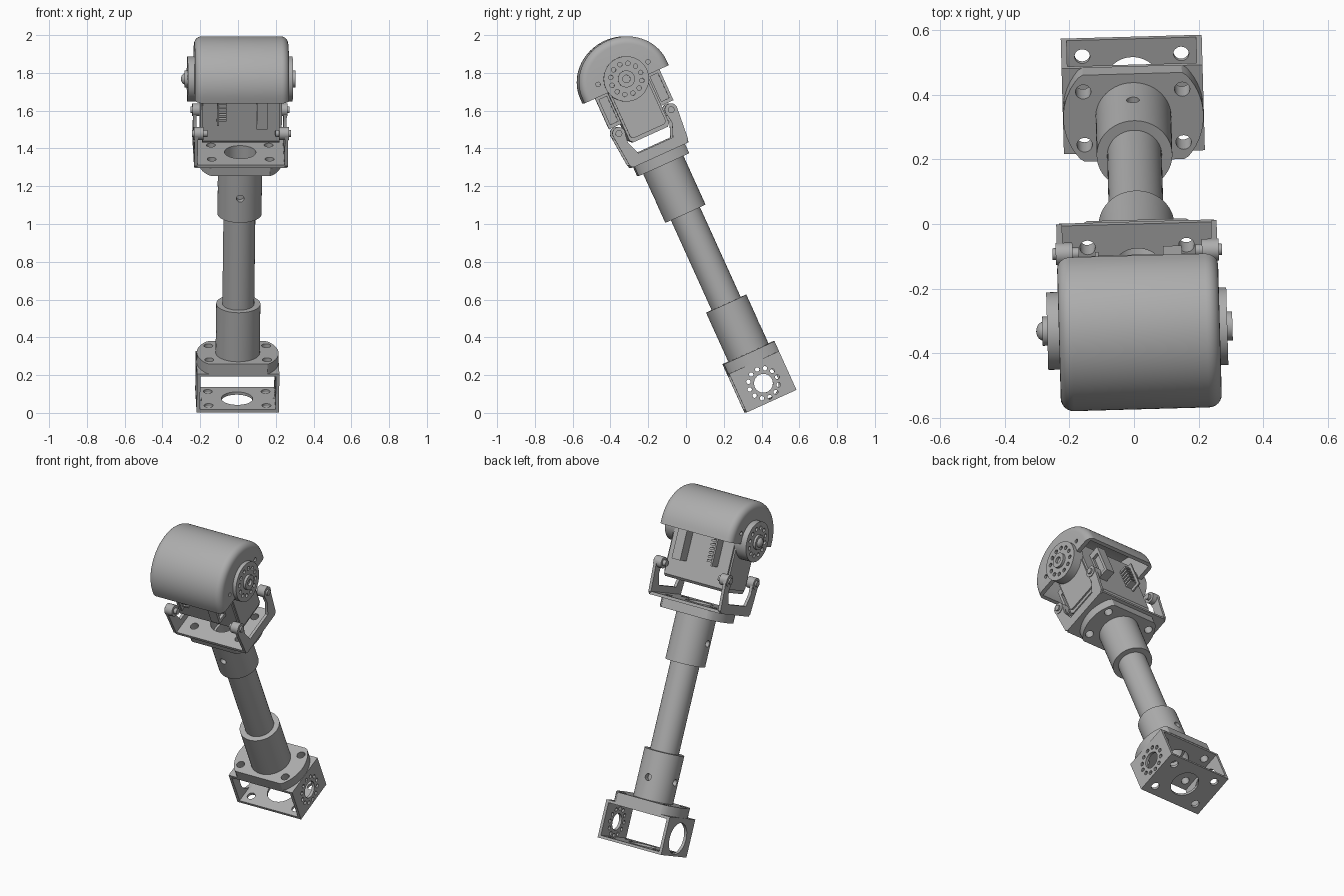
import bpy, bmesh
from math import sin, cos, pi, radians
from mathutils import Matrix, Vector

if "Cube" in bpy.data.objects:
    bpy.data.objects.remove(bpy.data.objects["Cube"])

gray = bpy.data.materials.new("machined_gray")
gray.use_nodes = True
gray.diffuse_color = (0.42, 0.42, 0.42, 1)
gray.node_tree.nodes["Principled BSDF"].inputs["Base Color"].default_value = gray.diffuse_color

# Arm frame: local z runs along the tube, leaning toward the front
FRAME = (Matrix.Translation((-0.005, 0.447, 0.062))
         @ Matrix.Rotation(radians(1.6), 4, "Z") @ Matrix.Rotation(radians(24.4), 4, "X"))
SIDES = (-1, 1)


def place(axis, p, q, t):
    return {"x": (t, p, q), "y": (p, t, q), "z": (p, q, t)}[axis]


def prism(bm, axis, pts, a, b):
    """Extrude a 2D outline along an axis from a to b."""
    rings = [[bm.verts.new(place(axis, p, q, t)) for p, q in pts] for t in (a, b)]
    faces = [bm.faces.new(r) for r in rings]
    n = len(pts)
    for i in range(n):
        j = (i + 1) % n
        faces.append(bm.faces.new((rings[0][i], rings[0][j], rings[1][j], rings[1][i])))
    bmesh.ops.recalc_face_normals(bm, faces=faces)


def circle(c, r, n=32):
    return [(c[0] + r * cos(2 * pi * i / n), c[1] + r * sin(2 * pi * i / n)) for i in range(n)]


def cyl(bm, axis, c, r, a, b, n=32):
    prism(bm, axis, circle(c, r, n), a, b)


def box(bm, x, y, z):
    prism(bm, "z", [(x[0], y[0]), (x[1], y[0]), (x[1], y[1]), (x[0], y[1])], *z)


def make(name, bm):
    mesh = bpy.data.meshes.new(name)
    bm.to_mesh(mesh)
    bm.free()
    obj = bpy.data.objects.new(name, mesh)
    bpy.context.scene.collection.objects.link(obj)
    mesh.materials.append(gray)
    return obj


def carve(obj, bm):
    """Subtract the solids in bm from obj."""
    cutter = make("cutter", bm)
    cutter.hide_render = True
    mod = obj.modifiers.new("cut", "BOOLEAN")
    mod.operation, mod.solver, mod.object = "DIFFERENCE", "EXACT", cutter
    bpy.context.view_layer.update()
    mesh = bpy.data.meshes.new_from_object(obj.evaluated_get(bpy.context.evaluated_depsgraph_get()))
    obj.modifiers.clear()
    obj.data = mesh
    bpy.data.objects.remove(cutter)


def finish(obj):
    for f in obj.data.polygons:
        f.use_smooth = True
    obj.data.set_sharp_from_angle(angle=radians(30))
    obj.matrix_world = FRAME


def bolt_holes(a, b):
    """Centre bore and four corner holes shared by plates and flanges."""
    bm = bmesh.new()
    cyl(bm, "z", (0, 0), 0.083, a, b, 48)
    for sx in SIDES:
        for sy in SIDES:
            cyl(bm, "z", (0.153 * sx, 0.09 * sy), 0.024, a, b, 20)
    return bm


def hole_ring(bm, c, radius, r, a, b):
    for p in circle(c, radius, 12):
        cyl(bm, "x", p, r, a, b, 12)


# Lower box bracket, open at front and back
bm = bmesh.new()
box(bm, (-0.218, 0.218), (-0.145, 0.145), (0, 0.225))
bracket = make("lower_bracket", bm)
bm = bmesh.new()
box(bm, (-0.2, 0.2), (-0.2, 0.2), (0.016, 0.209))
carve(bracket, bm)
carve(bracket, bolt_holes(-0.05, 0.3))
bm = bmesh.new()
cyl(bm, "x", (0, 0.104), 0.05, 0.19, 0.25)
hole_ring(bm, (0, 0.104), 0.08, 0.012, 0.19, 0.25)
cyl(bm, "x", (0, 0.104), 0.093, -0.25, -0.19, 48)
carve(bracket, bm)
finish(bracket)

# Flanges and cuffs at both tube ends: flange heights, cuff heights, hole height, hole facing
for name, fl, cu, hz, face in (("lower", (0.225, 0.282), (0.282, 0.567), 0.41, 1),
                               ("upper", (1.375, 1.43), (1.09, 1.375), 1.23, -1)):
    bm = bmesh.new()
    outline = [(x, max(-0.147, min(0.147, y))) for x, y in circle((0, 0), 0.217, 64)]
    keep = [p for i, p in enumerate(outline)
            if abs(p[1]) < 0.147 or abs(outline[i - 1][1]) < 0.147
            or abs(outline[(i + 1) % 64][1]) < 0.147]
    prism(bm, "z", keep, *fl)
    flange = make(name + "_flange", bm)
    carve(flange, bolt_holes(fl[0] - 0.05, fl[1] + 0.05))
    finish(flange)
    bm = bmesh.new()
    cyl(bm, "z", (0, 0), 0.117, *cu, 64)
    cuff = make(name + "_cuff", bm)
    bm = bmesh.new()
    cyl(bm, "z", (0, 0), 0.084, cu[0] - 0.05, cu[1] + 0.05, 48)
    carve(cuff, bm)
    bm = bmesh.new()
    cyl(bm, "y", (0, hz), 0.02, 0.07 * face, 0.15 * face, 20)
    cyl(bm, "x", (0, hz), 0.02, -0.15, -0.07, 20)
    carve(cuff, bm)
    finish(cuff)

# Hollow tube
bm = bmesh.new()
cyl(bm, "z", (0, 0), 0.0845, 0.29, 1.37, 48)
tube = make("tube", bm)
bm = bmesh.new()
cyl(bm, "z", (0, 0), 0.07, 0.2, 1.45, 48)
carve(tube, bm)
finish(tube)

# Upper yoke: base plate with a forked plate on each side
bm = bmesh.new()
box(bm, (-0.24, 0.24), (-0.166, 0.166), (1.43, 1.448))
base = make("yoke_base", bm)
carve(base, bolt_holes(1.4, 1.5))
finish(base)
right_half = [(0.155, 1.43), (0.17, 1.445), (0.186, 1.625), (0.12, 1.625), (0.128, 1.56), (0.1, 1.488)]
fork = right_half + [(-v, w) for v, w in reversed(right_half)]
for s, side in ((-1, "right"), (1, "left")):
    bm = bmesh.new()
    prism(bm, "x", fork, 0.23 * s, 0.248 * s)
    finish(make(side + "_yoke_fork", bm))
    bm = bmesh.new()
    for v in (-0.152, 0.152):
        cyl(bm, "x", (v, 1.625), 0.034, 0.2 * s, 0.252 * s)
        cyl(bm, "x", (v, 1.625), 0.018, 0.18 * s, 0.262 * s, 20)
    finish(make(side + "_yoke_pins", bm))

# Motor body with chamfered lower corners and side panels
bm = bmesh.new()
body_side = [(-0.1, 1.55), (0.1, 1.55), (0.115, 1.565), (0.115, 1.95), (-0.115, 1.95), (-0.115, 1.565)]
prism(bm, "x", body_side, -0.205, 0.205)
finish(make("motor_body", bm))
bm = bmesh.new()
for s in SIDES:
    prism(bm, "x", [(v * 0.9, 1.57 + (w - 1.55) * 0.9) for v, w in body_side], 0.2 * s, 0.215 * s)
finish(make("motor_side_panels", bm))

# Wire sockets and ribbed plugs on front and back of the body
for s, end in ((-1, "front"), (1, "back")):
    bm = bmesh.new()
    ys = sorted((0.11 * s, 0.187 * s))
    box(bm, (0.08, 0.138), ys, (1.665, 1.87))
    socket = make(end + "_socket", bm)
    bm = bmesh.new()
    box(bm, (0.12, 0.16), (ys[0] + 0.016, ys[1] - 0.016), (1.685, 1.83))
    carve(socket, bm)
    finish(socket)
    bm = bmesh.new()
    for i in range(6):
        z = 1.7 + 0.024 * i
        box(bm, (-0.12, -0.08), sorted((0.11 * s, 0.165 * s)), (z, z + 0.013))
    box(bm, (-0.13, -0.12), sorted((0.11 * s, 0.18 * s)), (1.68, 1.86))
    finish(make(end + "_plug", bm))


# Rounded head cover, hollow below
def arch(a, b, low):
    top = [(-0.006 + a * cos(pi * i / 40), 1.87 + b * sin(pi * i / 40)) for i in range(41)]
    return [(a - 0.006, low)] + top + [(-a - 0.006, low)]


bm = bmesh.new()
prism(bm, "x", arch(0.245, 0.228, 1.845), -0.249, 0.249)
rim = [e for e in bm.edges
       if abs(e.verts[0].co.x - e.verts[1].co.x) < 0.001
       and max(v.co.z for v in e.verts) > 1.85]
bmesh.ops.bevel(bm, geom=rim, offset=0.04, segments=6, profile=0.5, affect="EDGES")
cover = make("head_cover", bm)
bm = bmesh.new()
prism(bm, "x", arch(0.225, 0.2, 1.8), -0.222, 0.222)
carve(cover, bm)
bm = bmesh.new()
for s in SIDES:
    for v in (-0.145, 0.145):
        cyl(bm, "x", (v, 1.907), 0.012, 0.235 * s, 0.3 * s, 12)
carve(cover, bm)
finish(cover)

# Output horns: drilled disc and centre hub on each side
HUB = (0.003, 1.872)
for s, side, disc, hub in ((-1, "right", 0.285, 0.3), (1, "left", 0.272, 0.288)):
    bm = bmesh.new()
    cyl(bm, "x", HUB, 0.12, 0.2 * s, disc * s, 64)
    horn = make(side + "_horn", bm)
    bm = bmesh.new()
    hole_ring(bm, HUB, 0.083, 0.012, (disc - 0.015) * s, (disc + 0.02) * s)
    carve(horn, bm)
    finish(horn)
    bm = bmesh.new()
    cyl(bm, "x", HUB, 0.045, 0.25 * s, hub * s)
    make_hub = make(side + "_hub", bm)
    if s > 0:
        bm = bmesh.new()
        cyl(bm, "x", HUB, 0.02, hub - 0.015, hub + 0.02, 20)
        carve(make_hub, bm)
    finish(make_hub)

# Domed screw on the right hub
bm = bmesh.new()
bmesh.ops.create_uvsphere(bm, u_segments=24, v_segments=12, radius=0.03,
                          matrix=Matrix.Translation((-0.295, *HUB)) @ Matrix.Diagonal((0.8, 1, 1, 1)))
finish(make("right_hub_screw", bm))
